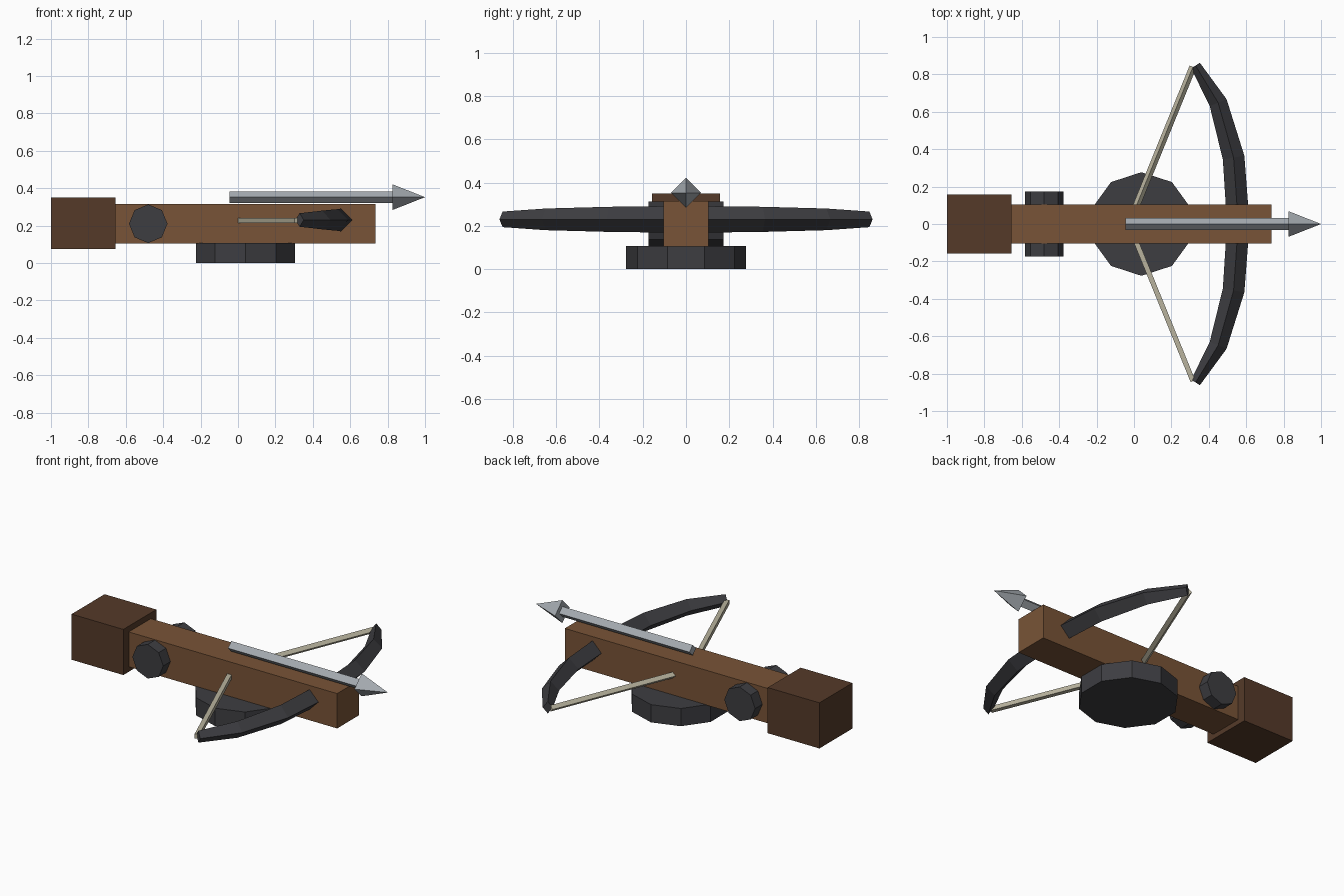
import bpy, bmesh, math
from mathutils import Vector, Matrix

if "Cube" in bpy.data.objects:
    bpy.data.objects.remove(bpy.data.objects["Cube"])


def material(name, rgb):
    m = bpy.data.materials.new(name)
    m.diffuse_color = (*rgb, 1)
    m.use_nodes = True
    m.node_tree.nodes["Principled BSDF"].inputs["Base Color"].default_value = m.diffuse_color
    return m


wood = material("wood", (0.19, 0.088, 0.038))
dark_wood = material("dark_wood", (0.09, 0.042, 0.022))
iron = material("iron", (0.047, 0.047, 0.053))
cord = material("cord", (0.48, 0.45, 0.34))
steel = material("steel", (0.37, 0.40, 0.43))


def finish(name, bm, mat):
    bmesh.ops.recalc_face_normals(bm, faces=bm.faces)
    me = bpy.data.meshes.new(name)
    bm.to_mesh(me)
    bm.free()
    me.materials.append(mat)
    ob = bpy.data.objects.new(name, me)
    bpy.context.collection.objects.link(ob)
    return ob


def box(name, lo, hi, mat):
    lo, hi = Vector(lo), Vector(hi)
    bm = bmesh.new()
    bmesh.ops.create_cube(bm, size=1, matrix=Matrix.Translation((lo + hi) / 2)
                          @ Matrix.Diagonal((*(hi - lo), 1)))
    return finish(name, bm, mat)


def rod(name, a, b, r1, r2, sides, mat, roll=0.0):
    """Low-poly cylinder or cone from a to b, first corner pointing up."""
    a, b = Vector(a), Vector(b)
    d = b - a
    rot = Matrix.Identity(4)
    if abs(d.x) + abs(d.y) > 1e-6:
        rot = d.to_track_quat('Z', 'Y').to_matrix().to_4x4()
    bm = bmesh.new()
    bmesh.ops.create_cone(bm, cap_ends=True, segments=sides, radius1=r1, radius2=r2,
                          depth=d.length, matrix=Matrix.Translation((a + b) / 2) @ rot
                          @ Matrix.Rotation(roll, 4, 'Z'))
    bmesh.ops.remove_doubles(bm, verts=bm.verts, dist=1e-5)
    return finish(name, bm, mat)


# stock, butt block, round base and side axle
box("stock", (-0.67, -0.105, 0.105), (0.735, 0.105, 0.315), wood)
box("butt_block", (-1.0, -0.157, 0.075), (-0.655, 0.157, 0.35), dark_wood)
rod("base", (0.04, 0, 0), (0.04, 0, 0.107), 0.277, 0.277, 10, iron)
rod("axle", (-0.48, -0.174, 0.21), (-0.48, 0.174, 0.21), 0.103, 0.103, 8, iron)

# bow: diamond section lofted along a bent path (inner x, y, outer x, y, half height)
half = [(0.306, 0.832, 0.352, 0.862, 0.036),
        (0.405, 0.63, 0.495, 0.667, 0.05),
        (0.475, 0.345, 0.59, 0.365, 0.058),
        (0.497, 0.0, 0.618, 0.0, 0.062)]
path = half + [(a, -b, c, -d, h) for a, b, c, d, h in half[-2::-1]]
bm = bmesh.new()
rings = []
for xi, yi, xo, yo, h in path:
    xm, ym = (xi + xo) / 2, (yi + yo) / 2
    rings.append([bm.verts.new(p) for p in (
        (xi, yi, 0.23), (xm, ym, 0.23 + h), (xo, yo, 0.23), (xm, ym, 0.23 - h))])
for r, s in zip(rings, rings[1:]):
    for i in range(4):
        j = (i + 1) % 4
        bm.faces.new((r[i], r[j], s[j], s[i]))
bm.faces.new(rings[0])
bm.faces.new(rings[-1])
finish("bow", bm, iron)

# string halves
for side, label, roll in ((1, "left", 0.0), (-1, "right", math.pi / 4)):
    rod("string_" + label, (-0.027, 0, 0.226), (0.315, side * 0.84, 0.226),
        0.019, 0.019, 4, cord, roll)

# bolt
rod("bolt_shaft", (-0.045, 0, 0.352), (0.83, 0, 0.352), 0.031, 0.031, 4, steel)
rod("bolt_head", (0.825, 0, 0.352), (1.0, 0, 0.352), 0.069, 0.0, 4, steel)
